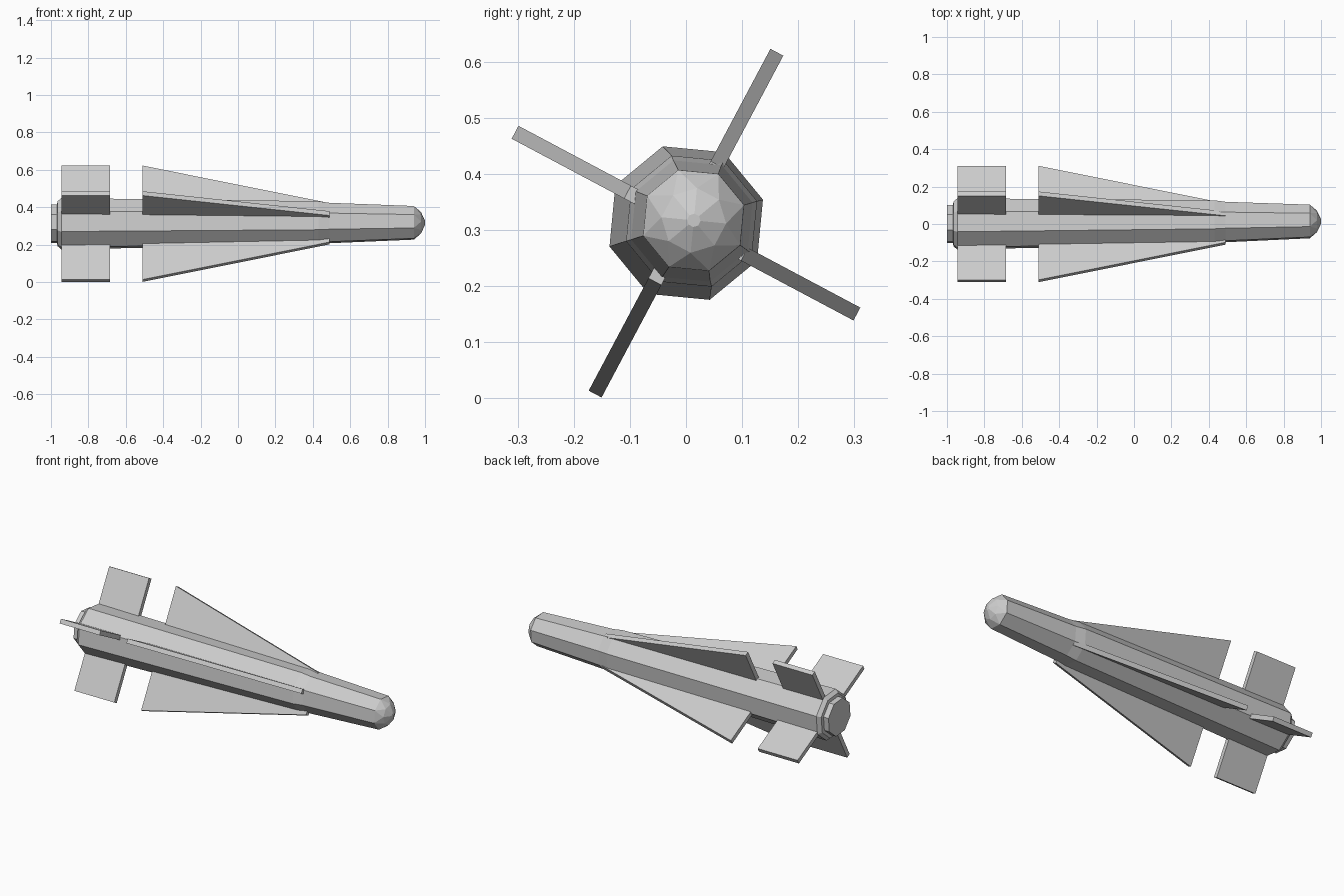
import bpy, bmesh
from math import sin, cos, radians
from mathutils import Vector

cube = bpy.data.objects.get("Cube")
if cube:
    bpy.data.objects.remove(cube)

grey = bpy.data.materials.new("light_grey")
grey.use_nodes = True
grey.diffuse_color = (0.6, 0.6, 0.6, 1)
grey.node_tree.nodes["Principled BSDF"].inputs["Base Color"].default_value = (0.6, 0.6, 0.6, 1)

TURN = 17          # roll of the octagonal body in degrees
TIP = 0.345        # radius of the fin tips
THICK = 0.026


def finish(bm, name):
    bmesh.ops.recalc_face_normals(bm, faces=bm.faces)
    mesh = bpy.data.meshes.new(name)
    bm.to_mesh(mesh)
    bm.free()
    mesh.materials.append(grey)
    obj = bpy.data.objects.new(name, mesh)
    bpy.context.collection.objects.link(obj)


def centre(x):
    """Body axis, which leans slightly towards the nose."""
    t = (x + 1) / 2
    return Vector((x, 0.014 * t, 0.312 + 0.005 * t))


def lathe(name, profile):
    """Skin eight-sided rings given as (x, radius, extra roll)."""
    bm = bmesh.new()
    rings = []
    for x, r, roll in profile:
        angles = [radians(TURN + roll + 45 * i) for i in range(8)]
        rings.append([bm.verts.new(centre(x) + Vector((0, r * cos(a), r * sin(a)))) for a in angles])
    for (a, b), (p, q) in zip(zip(rings, rings[1:]), zip(profile, profile[1:])):
        for i in range(8):
            j = (i + 1) % 8
            if p[2] == q[2]:
                bm.faces.new((a[i], a[j], b[j], b[i]))
            else:
                bm.faces.new((a[i], a[j], b[i]))
                bm.faces.new((a[j], b[j], b[i]))
    bm.faces.new(rings[0])
    bm.faces.new(rings[-1])
    finish(bm, name)


def fin(name, outline, angle):
    """Extrude an (x, radius) outline into a plate standing out from the body."""
    out = Vector((0, cos(angle), sin(angle)))
    side = Vector((0, -sin(angle), cos(angle))) * THICK
    bm = bmesh.new()
    base = Vector((0, 0, 0.312)) - side / 2
    face = bm.faces.new([bm.verts.new(base + Vector((x, 0, 0)) + out * r) for x, r in outline])
    new = bmesh.ops.extrude_face_region(bm, geom=[face])["geom"]
    bmesh.ops.translate(bm, verts=[v for v in new if isinstance(v, bmesh.types.BMVert)], vec=side)
    finish(bm, name)


# Body with stepped tail and shoulder, then the faceted nose
lathe("body", [(-1, 0.107, 0), (-0.968, 0.107, 0), (-0.965, 0.125, 0), (-0.945, 0.143, 0),
               (0.43, 0.122, 0), (0.49, 0.113, 0), (0.94, 0.094, 0)])
lathe("nose", [(0.94, 0.094, 0), (0.978, 0.058, 22.5), (1, 0.012, 22.5)])

# Four swept wings and four rectangular tail fins
wing = [(-0.51, 0.08), (-0.51, TIP), (0.49, 0.118), (0.49, 0.08)]
tail = [(-0.945, 0.08), (-0.945, TIP), (-0.685, TIP), (-0.685, 0.08)]
for k, place in enumerate(("upper_back", "upper_front", "lower_front", "lower_back")):
    angle = radians(TURN + 45 + 90 * k)
    fin("wing_" + place, wing, angle)
    fin("tail_fin_" + place, tail, angle)
